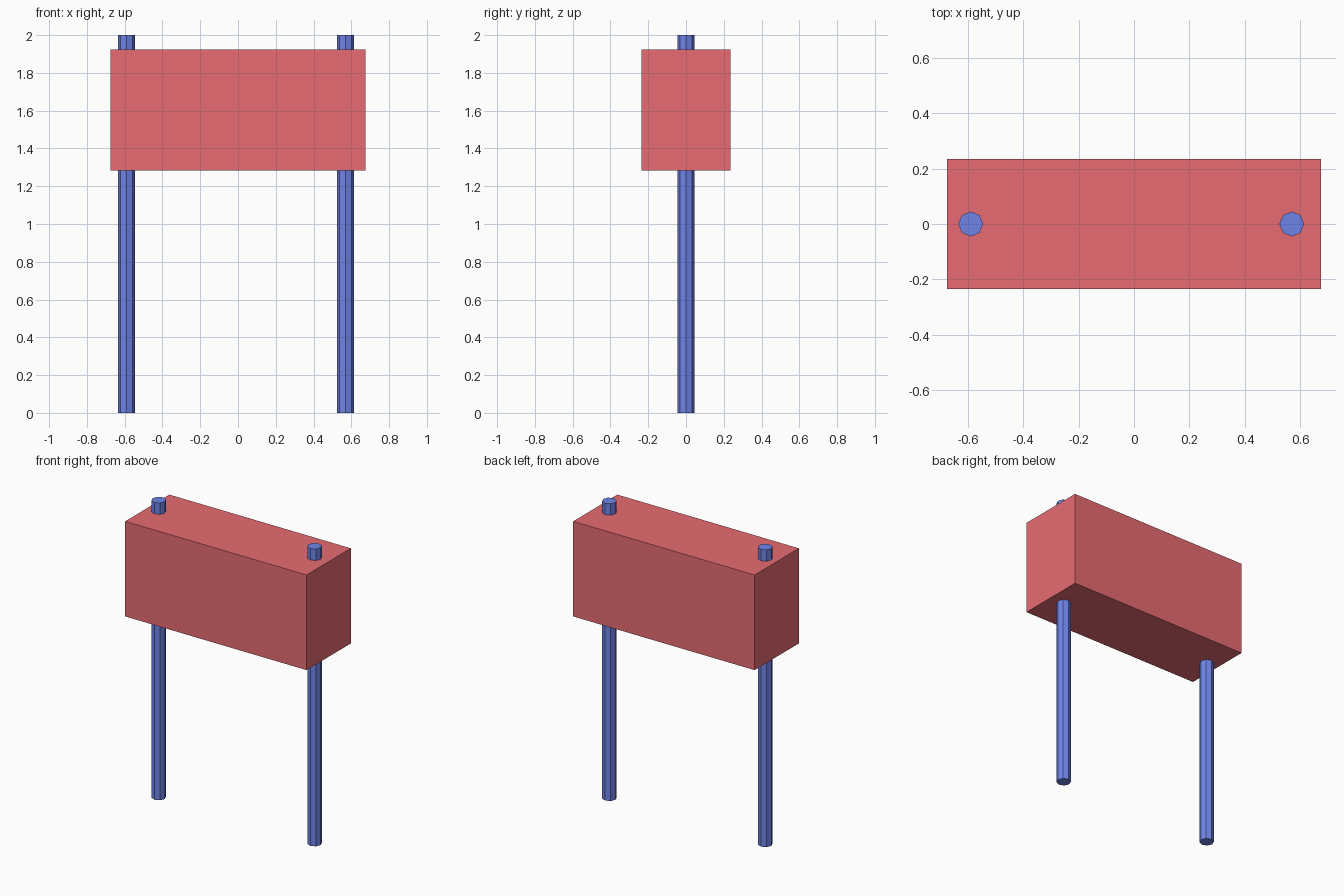
import bpy

if "Cube" in bpy.data.objects:
    bpy.data.objects.remove(bpy.data.objects["Cube"])


def paint(obj, name, rgb):
    mat = bpy.data.materials.get(name) or bpy.data.materials.new(name)
    mat.diffuse_color = (*rgb, 1)
    mat.use_nodes = True
    mat.node_tree.nodes["Principled BSDF"].inputs["Base Color"].default_value = mat.diffuse_color
    obj.data.materials.append(mat)


# Box panel
bpy.ops.mesh.primitive_cube_add(size=1, location=(0, 0, 1.603))
panel = bpy.context.object
panel.name = "box_panel"
panel.scale = (1.35, 0.47, 0.64)
paint(panel, "red", (0.8, 0.15, 0.17))

# Two octagonal posts running through the box, slightly off centre
for name, x in (("left_post", -0.59), ("right_post", 0.57)):
    bpy.ops.mesh.primitive_cylinder_add(vertices=8, radius=0.045, depth=2, location=(x, 0, 1))
    post = bpy.context.object
    post.name = name
    paint(post, "blue", (0.16, 0.23, 0.8))
